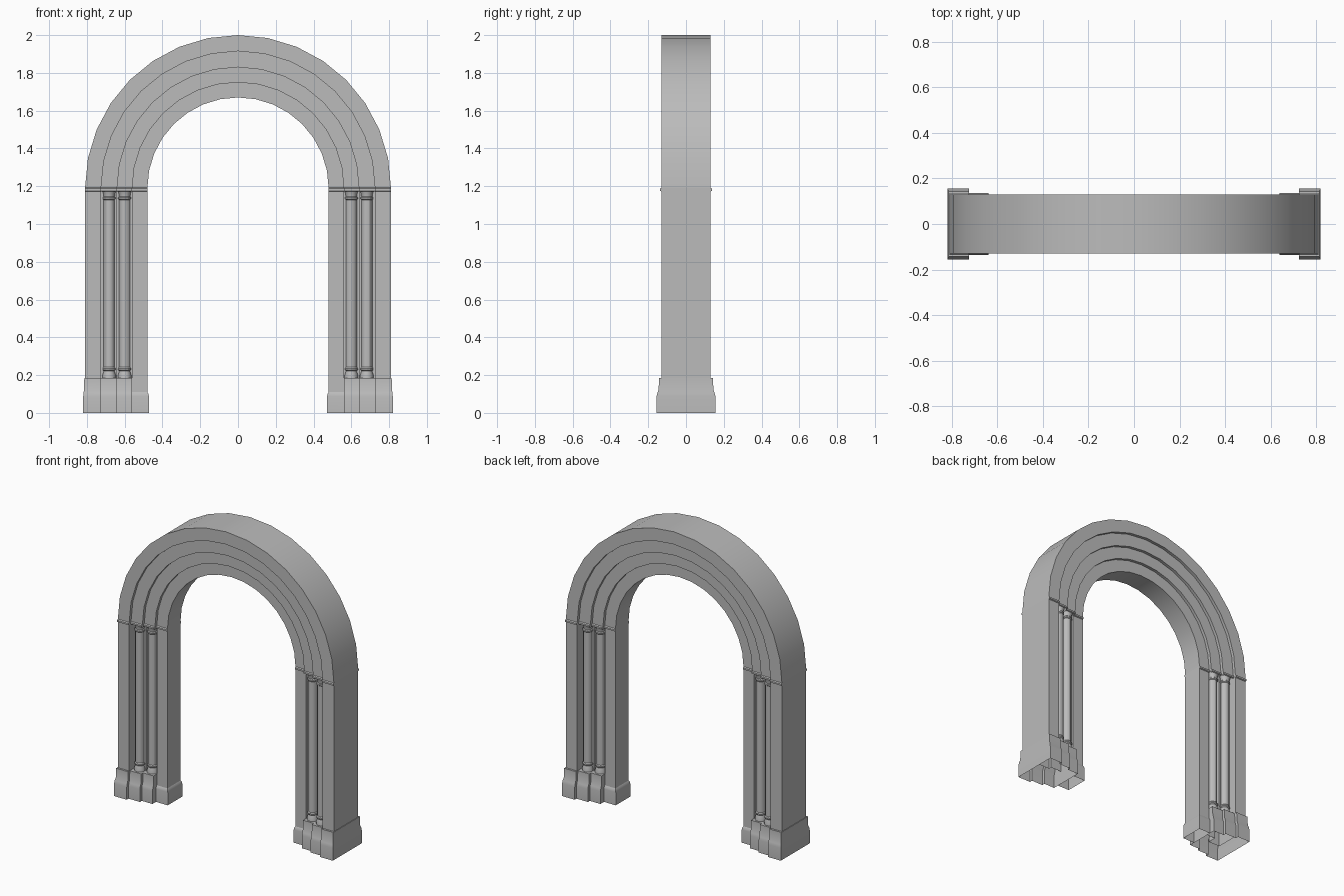
import bpy, bmesh, math

cube = bpy.data.objects.get("Cube")
if cube:
    bpy.data.objects.remove(cube, do_unlink=True)

stone = bpy.data.materials.new("grey stone")
stone.use_nodes = True
GREY = (0.5, 0.5, 0.5, 1)
stone.diffuse_color = GREY
stone.node_tree.nodes["Principled BSDF"].inputs["Base Color"].default_value = GREY


def loft(name, loops, cap_top=False):
    """Skin a stack of closed loops into an object."""
    bm = bmesh.new()
    rings = [[bm.verts.new(p) for p in loop] for loop in loops]
    n = len(rings[0])
    for a, b in zip(rings, rings[1:]):
        for i in range(n):
            j = (i + 1) % n
            bm.faces.new((a[i], a[j], b[j], b[i]))
    if cap_top:
        bm.faces.new(rings[-1])
    bmesh.ops.recalc_face_normals(bm, faces=bm.faces)
    mesh = bpy.data.meshes.new(name)
    bm.to_mesh(mesh)
    bm.free()
    obj = bpy.data.objects.new(name, mesh)
    obj.data.materials.append(stone)
    bpy.context.collection.objects.link(obj)
    bpy.ops.object.select_all(action='DESELECT')
    obj.select_set(True)
    bpy.context.view_layer.objects.active = obj
    bpy.ops.object.shade_smooth_by_angle(angle=math.radians(30))
    return obj


def steps(edges, halves):
    """Stepped outline, symmetric front to back, from outer to inner edge."""
    front = []
    for a, b, h in zip(edges, edges[1:], halves):
        front += [(a, -h), (b, -h)]
    return front + [(x, -y) for x, y in reversed(front)]


def at_height(outline, z, side):
    return [(side * x, y, z) for x, y in outline]


EDGES = [0.81, 0.725, 0.64, 0.56, 0.48]
HALVES = [0.13, 0.11, 0.09, 0.07]
SPRING = 1.19

# Stepped semicircular arch
SEGMENTS = 16
section = steps(EDGES, HALVES)
arch = []
for k in range(SEGMENTS + 1):
    t = math.pi * k / SEGMENTS
    arch.append([(r * math.cos(t), y, SPRING + r * math.sin(t)) for r, y in section])
loft("arch", arch)

# Radius and height along a nook column
COLUMN = [(0.036, 0.18), (0.035, 0.2), (0.028, 0.222), (0.034, 0.228), (0.034, 0.236),
          (0.029, 0.242), (0.029, 1.128), (0.034, 1.133), (0.034, 1.141), (0.029, 1.146),
          (0.031, 1.16), (0.037, 1.178)]

for side, word in ((1, "left"), (-1, "right")):
    # Pier shaft with recesses behind the columns
    shaft = steps(EDGES, [0.13, 0.07, 0.05, 0.07])
    loft(word + "_pier", [at_height(shaft, z, side) for z in (0.09, SPRING)])

    # Impost moulding below the arch
    rings = []
    for out, z in ((0, 1.172), (0.007, 1.176), (0.007, 1.187), (0, 1.192)):
        rings.append(at_height(steps(EDGES, [h + out for h in HALVES]), z, side))
    loft(word + "_impost", rings)

    # Tall stepped plinth under the pier and columns
    rings = []
    for out, z in ((0.026, 0), (0.026, 0.085), (0.022, 0.105), (0.015, 0.122), (0.013, 0.185)):
        edges = [0.808 + out * 0.45] + EDGES[1:4]
        rings.append(at_height(steps(edges, [h + out for h in HALVES[:3]]), z, side))
    loft(word + "_plinth", rings, cap_top=True)

    # Short plinth on the inner side
    rings = []
    for out, z in ((0.008, 0), (0.008, 0.088), (0.006, 0.1), (0, 0.11)):
        rings.append(at_height(steps([0.56, 0.48 - out], [0.07 + out]), z, side))
    loft(word + "_inner_plinth", rings, cap_top=True)

    # Nook columns on both faces
    for x, y, place in ((0.682, 0.076, "outer"), (0.6, 0.056, "inner")):
        for face, face_word in ((-1, "front"), (1, "back")):
            rings = []
            for r, z in COLUMN:
                turn = [math.tau * i / 12 for i in range(12)]
                rings.append([(side * x + r * math.cos(a), face * y + r * math.sin(a), z)
                              for a in turn])
            loft("_".join((word, face_word, place, "column")), rings)
